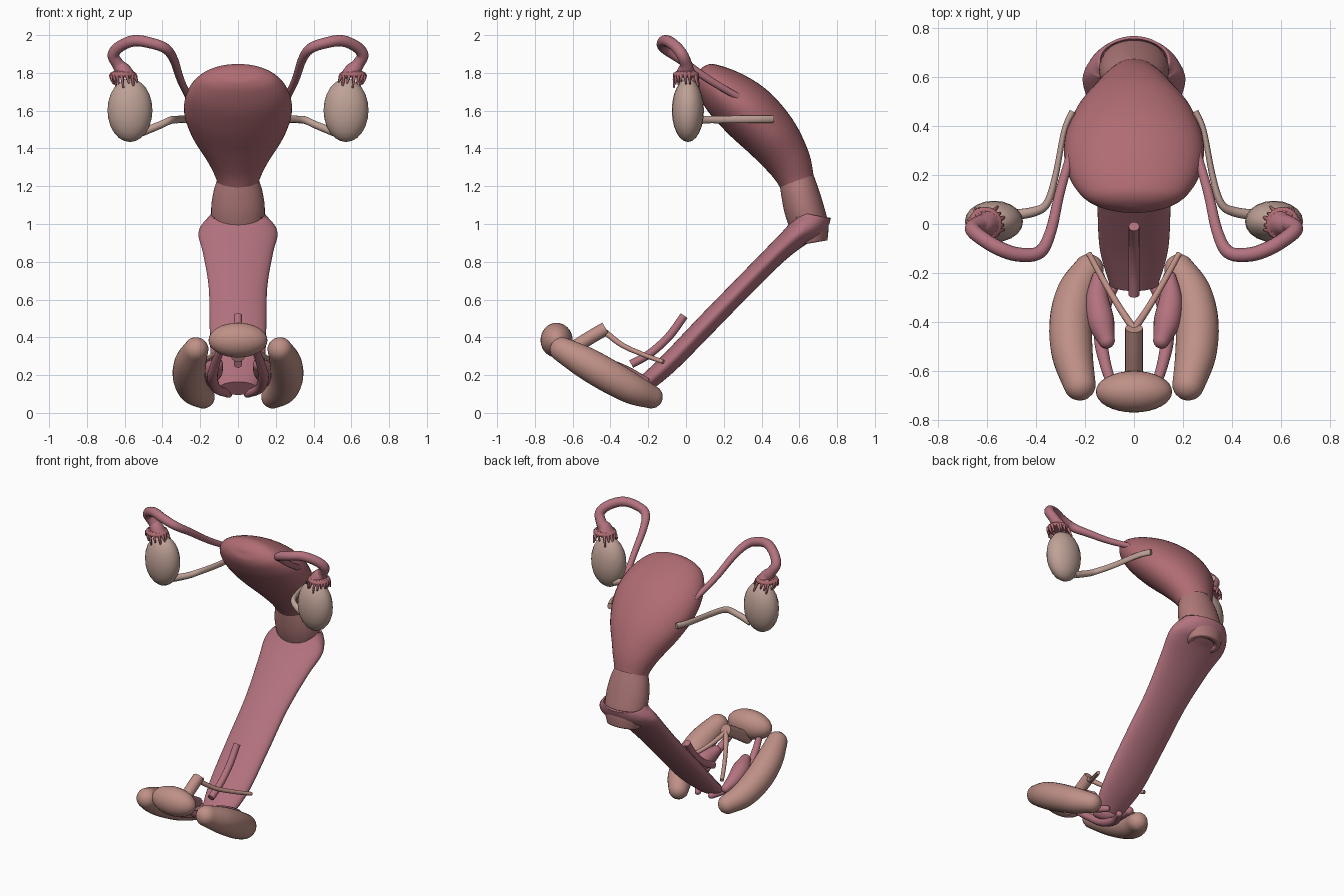
import bpy, bmesh, math, random
from mathutils import Vector

if "Cube" in bpy.data.objects:
    bpy.data.objects.remove(bpy.data.objects["Cube"])

random.seed(4)


def mat(name, rgb):
    m = bpy.data.materials.new(name)
    m.diffuse_color = (*rgb, 1)
    m.use_nodes = True
    m.node_tree.nodes["Principled BSDF"].inputs["Base Color"].default_value = m.diffuse_color
    return m


UTERUS = mat("deep_rose", (0.43, 0.15, 0.17))
CERVIX = mat("rose_brown", (0.43, 0.19, 0.19))
PINK = mat("pink", (0.45, 0.17, 0.21))
SKIN = mat("skin", (0.52, 0.28, 0.24))
PALE = mat("pale", (0.52, 0.36, 0.31))


def catmull(pts, n):
    out = []
    for i in range(len(pts) - 1):
        p0, p1, p2 = pts[max(i - 1, 0)], pts[i], pts[i + 1]
        p3 = pts[min(i + 2, len(pts) - 1)]
        for k in range(n):
            t = k / n
            out.append([0.5 * (2 * b + (c - a) * t + (2 * a - 5 * b + 4 * c - d) * t * t
                               + (3 * b - a - 3 * c + d) * t ** 3)
                        for a, b, c, d in zip(p0, p1, p2, p3)])
    return out + [list(pts[-1])]


def finish(ob, material, mirror):
    ob.data.materials.append(material)
    if mirror:
        md = ob.modifiers.new("mirror", "MIRROR")
        md.use_mirror_merge = False
    bpy.ops.object.select_all(action="DESELECT")
    ob.select_set(True)
    bpy.context.view_layer.objects.active = ob
    bpy.ops.object.shade_smooth_by_angle(angle=math.radians(50))
    return ob


def add_sweep(bm, pts, segs=20, n=6, ends="flat", ref=None):
    """Sweep ellipses along points (x, y, z, half_width, half_depth)."""
    rows = catmull([p if len(p) == 5 else (*p, p[3]) for p in pts], n)
    pos = [Vector(r[:3]) for r in rows]
    side = Vector(ref or (1, 0, 0.01))
    frames = []
    for i, r in enumerate(rows):
        t = (pos[min(i + 1, len(pos) - 1)] - pos[max(i - 1, 0)]).normalized()
        s = (side - t * side.dot(t)).normalized()
        if not ref:
            side = s
        frames.append((pos[i], t, s, t.cross(s), max(r[3], .001), max(r[4], .001)))
    if ends == "round":
        def dome(f, sign):
            p, t, s, u, a, b = f
            m = min(a, b)
            return [(p + t * sign * m * math.sin(q), t, s, u, a * math.cos(q), b * math.cos(q))
                    for q in (0.35, 0.7, 1.05, 1.4)]
        frames = dome(frames[0], -1)[::-1] + frames + dome(frames[-1], 1)
    rings = []
    for p, t, s, u, a, b in frames:
        rings.append([bm.verts.new(p + s * a * math.cos(q) + u * b * math.sin(q))
                      for q in (2 * math.pi * k / segs for k in range(segs))])
    for A, B in zip(rings, rings[1:]):
        for k in range(segs):
            j = (k + 1) % segs
            bm.faces.new((A[k], A[j], B[j], B[k]))
    if ends in ("flat", "round", "first"):
        bm.faces.new(rings[0][::-1])
    if ends in ("flat", "round"):
        bm.faces.new(rings[-1])


def to_object(name, bm, material, mirror=False):
    bmesh.ops.recalc_face_normals(bm, faces=bm.faces)
    me = bpy.data.meshes.new(name)
    bm.to_mesh(me)
    bm.free()
    ob = bpy.data.objects.new(name, me)
    bpy.context.collection.objects.link(ob)
    return finish(ob, material, mirror)


def sweep(name, pts, material, mirror=False, **kw):
    bm = bmesh.new()
    add_sweep(bm, pts, **kw)
    return to_object(name, bm, material, mirror)


def ellipsoid(name, loc, radii, material, mirror=False, segs=32, rings=16):
    bm = bmesh.new()
    bmesh.ops.create_uvsphere(bm, u_segments=segs, v_segments=rings, radius=1)
    for v in bm.verts:
        v.co = Vector(loc) + Vector(c * r for c, r in zip(v.co, radii))
    return to_object(name, bm, material, mirror)


X = (1, 0, 0)

# Uterus body
sweep("uterus_body", [
    (0, 0.065, 1.805, 0.03, 0.01), (0, 0.08, 1.795, 0.13, 0.06), (0, 0.12, 1.765, 0.21, 0.095),
    (0, 0.21, 1.69, 0.27, 0.135), (0, 0.33, 1.59, 0.285, 0.155), (0, 0.45, 1.465, 0.24, 0.145),
    (0, 0.54, 1.335, 0.16, 0.12), (0, 0.585, 1.23, 0.112, 0.095), (0, 0.595, 1.19, 0.115, 0.09)],
    UTERUS, segs=40, ref=X)

# Cervix, hollow at its lower end
cervix = sweep("cervix", [
    (0, 0.585, 1.24, 0.108, 0.092), (0, 0.602, 1.17, 0.13, 0.1), (0, 0.625, 1.08, 0.142, 0.105),
    (0, 0.655, 0.98, 0.135, 0.1), (0, 0.67, 0.9, 0.11, 0.08)],
    CERVIX, segs=40, ends="open", ref=X)
sol = cervix.modifiers.new("wall", "SOLIDIFY")
sol.thickness, sol.offset = 0.04, -1

# Vaginal canal with open collar around the cervix
canal = sweep("vaginal_canal", [
    (0, -0.245, 0.13, 0.10, 0.045), (0, -0.1, 0.255, 0.14, 0.052), (0, 0.1, 0.46, 0.15, 0.055),
    (0, 0.3, 0.665, 0.155, 0.055), (0, 0.48, 0.845, 0.185, 0.058), (0, 0.59, 0.945, 0.21, 0.07),
    (0, 0.65, 1.0, 0.185, 0.095), (0, 0.665, 1.05, 0.145, 0.105)],
    PINK, segs=40, ends="first", ref=X)
sol = canal.modifiers.new("wall", "SOLIDIFY")
sol.thickness, sol.offset = 0.012, -1

# Fallopian tubes
sweep("fallopian_tube", [
    (0.26, 0.28, 1.67, 0.018), (0.305, 0.12, 1.765, 0.02), (0.34, -0.03, 1.87, 0.023),
    (0.385, -0.115, 1.93, 0.027), (0.47, -0.125, 1.96, 0.029), (0.55, -0.1, 1.97, 0.03),
    (0.625, -0.055, 1.94, 0.03), (0.66, -0.02, 1.895, 0.031), (0.635, 0, 1.845, 0.033),
    (0.612, 0, 1.815, 0.045), (0.605, 0, 1.785, 0.065)],
    PINK, True, segs=16)

# Fimbriae fingers draped over the ovary
bm = bmesh.new()
for i in range(16):
    a = 2 * math.pi * i / 16 + random.uniform(-.15, .15)
    c, s = math.cos(a), math.sin(a)
    r = random.uniform(0.075, 0.105)
    drop = random.uniform(0.03, 0.07)
    x0 = 0.608
    add_sweep(bm, [(x0 + c * .045, s * .045, 1.80, .011),
                   (x0 + c * .066, s * .06, 1.785, .010),
                   (x0 - .01 + c * r * .8, .005 + s * r * .75, 1.79 - drop, .005)],
              segs=8, n=3, ends="round")
ring = [(x0 + .055 * math.cos(q * math.pi / 6), .055 * math.sin(q * math.pi / 6), 1.79, .015)
        for q in range(13)]
add_sweep(bm, ring, segs=8, n=2, ref=(0, 0, 1))
to_object("fimbriae", bm, UTERUS, True)

# Ovaries and ovarian ligaments
ellipsoid("ovary", (0.572, 0.01, 1.602), (0.119, 0.085, 0.168), PALE, True, 20, 12)
sweep("ovarian_ligament", [
    (0.25, 0.46, 1.555, .014, .02), (0.285, 0.38, 1.555, .012, .02), (0.32, 0.2, 1.553, .013, .02),
    (0.355, 0.085, 1.55, .016, .02), (0.41, 0.05, 1.525, .02), (0.51, 0.035, 1.485, .022)],
    PALE, True, segs=14)

# Outer labia and mons
sweep("outer_labium", [
    (0.185, -0.185, 0.085, 0.062), (0.235, -0.28, 0.125, 0.08), (0.258, -0.4, 0.19, 0.087),
    (0.252, -0.53, 0.265, 0.084), (0.222, -0.655, 0.335, 0.066)],
    SKIN, True, segs=28, ends="round")
ellipsoid("mons", (0, -0.685, 0.385), (0.156, 0.085, 0.092), SKIN)

# Inner labia
sweep("inner_labium", [
    (0.05, -0.2, 0.1, .02), (0.115, -0.32, 0.13, .026), (0.135, -0.46, 0.19, .028),
    (0.12, -0.56, 0.26, .024), (0.09, -0.66, 0.34, .02)],
    PINK, True, segs=16, ends="round")

# Vestibular bulbs
sweep("vestibular_bulb", [
    (0.145, -0.22, 0.165, .028), (0.15, -0.31, 0.195, .048), (0.135, -0.4, 0.225, .055),
    (0.112, -0.475, 0.255, .034)],
    PINK, True, segs=20, ends="round")

# Clitoral shaft and crura
sweep("clitoral_shaft", [(0, -0.66, 0.3, .036), (0, -0.53, 0.385, .036), (0, -0.425, 0.447, .036)],
      SKIN, segs=20, ref=X)
sweep("clitoral_crus", [
    (0, -0.43, 0.43, .016), (0.06, -0.34, 0.36, .014), (0.125, -0.23, 0.31, .013),
    (0.185, -0.12, 0.27, .012)], SKIN, True, segs=12)

# Urethra
sweep("urethra", [(0, -0.29, 0.258, .022), (0, -0.19, 0.315, .022), (0, -0.09, 0.405, .022),
                  (0, -0.01, 0.515, .022)], PINK, segs=16, ref=X)
